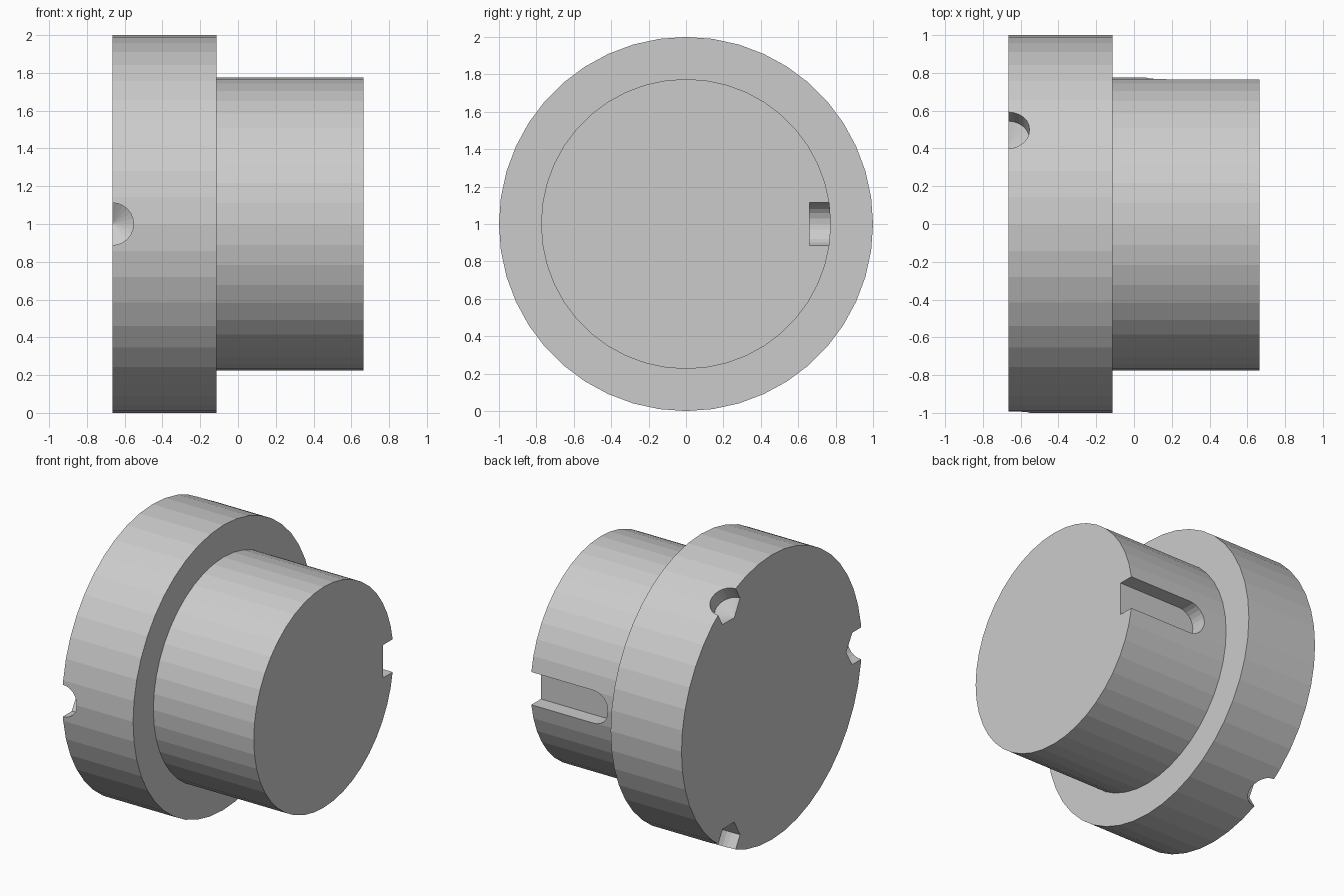
import bpy, bmesh
from math import sin, cos, pi, radians
from mathutils import Matrix, Vector

if "Cube" in bpy.data.objects:
    bpy.data.objects.remove(bpy.data.objects["Cube"])


def add_object(name, bm):
    bmesh.ops.recalc_face_normals(bm, faces=bm.faces)
    mesh = bpy.data.meshes.new(name)
    bm.to_mesh(mesh)
    bm.free()
    ob = bpy.data.objects.new(name, mesh)
    bpy.context.collection.objects.link(ob)
    return ob


def lathe(name, profile, sides, matrix):
    """Revolve (radius, height) points about z; radius 0 makes a pole."""
    bm = bmesh.new()
    rings = []
    for r, h in profile:
        count = sides if r else 1
        rings.append([bm.verts.new((r * cos(2 * pi * i / sides),
                                    r * sin(2 * pi * i / sides), h))
                      for i in range(count)])
    for a, b in zip(rings, rings[1:]):
        for i in range(sides):
            j = (i + 1) % sides
            if len(b) == 1:
                bm.faces.new((a[i], a[j], b[0]))
            else:
                bm.faces.new((a[i], a[j], b[j], b[i]))
    for ring in (rings[0], rings[-1]):
        if len(ring) > 1:
            bm.faces.new(ring)
    bm.transform(matrix)
    return add_object(name, bm)


def cut(target, cutter):
    mod = target.modifiers.new("cut", 'BOOLEAN')
    mod.operation = 'DIFFERENCE'
    mod.solver = 'EXACT'
    mod.object = cutter
    bpy.context.view_layer.objects.active = target
    bpy.ops.object.modifier_apply(modifier=mod.name)
    bpy.data.objects.remove(cutter)


# Stepped body: wide flange and narrower boss along x
along_x = Matrix.Translation((0, 0, 1)) @ Matrix.Rotation(pi / 2, 4, 'Y')
body = lathe("flanged_shaft",
             [(1, -0.665), (1, -0.115), (0.775, -0.115), (0.775, 0.665)],
             44, along_x)

# Three drilled half-holes with cone bottoms, on the flange's outer face edge
for angle in (90, -30, 210):
    # local z points outward from the axis; 90 is the front (-y) hole
    a = radians(angle)
    outward = Vector((0, -sin(a), cos(a)))
    turn = Vector((0, 0, 1)).rotation_difference(outward).to_matrix().to_4x4()
    drill = lathe("drill_cutter", [(0.112, 1.2), (0.112, 0.895), (0, 0.828)], 24,
                  Matrix.Translation((-0.665, 0, 1)) @ turn)
    cut(body, drill)

# Keyway with a rounded inner end, open at the boss's end face
bm = bmesh.new()
r, cx = 0.115, 0.18
outline = [(0.8, 1 + r)]
outline += [(cx + r * cos(pi / 2 + pi * i / 12), 1 + r * sin(pi / 2 + pi * i / 12))
            for i in range(13)]
outline += [(0.8, 1 - r)]
face = bm.faces.new([bm.verts.new((x, 0.66, z)) for x, z in outline])
grown = bmesh.ops.extrude_face_region(bm, geom=[face], use_keep_orig=True)
bmesh.ops.translate(bm, vec=(0, 0.3, 0),
                    verts=[v for v in grown["geom"] if isinstance(v, bmesh.types.BMVert)])
cut(body, add_object("keyway_cutter", bm))
